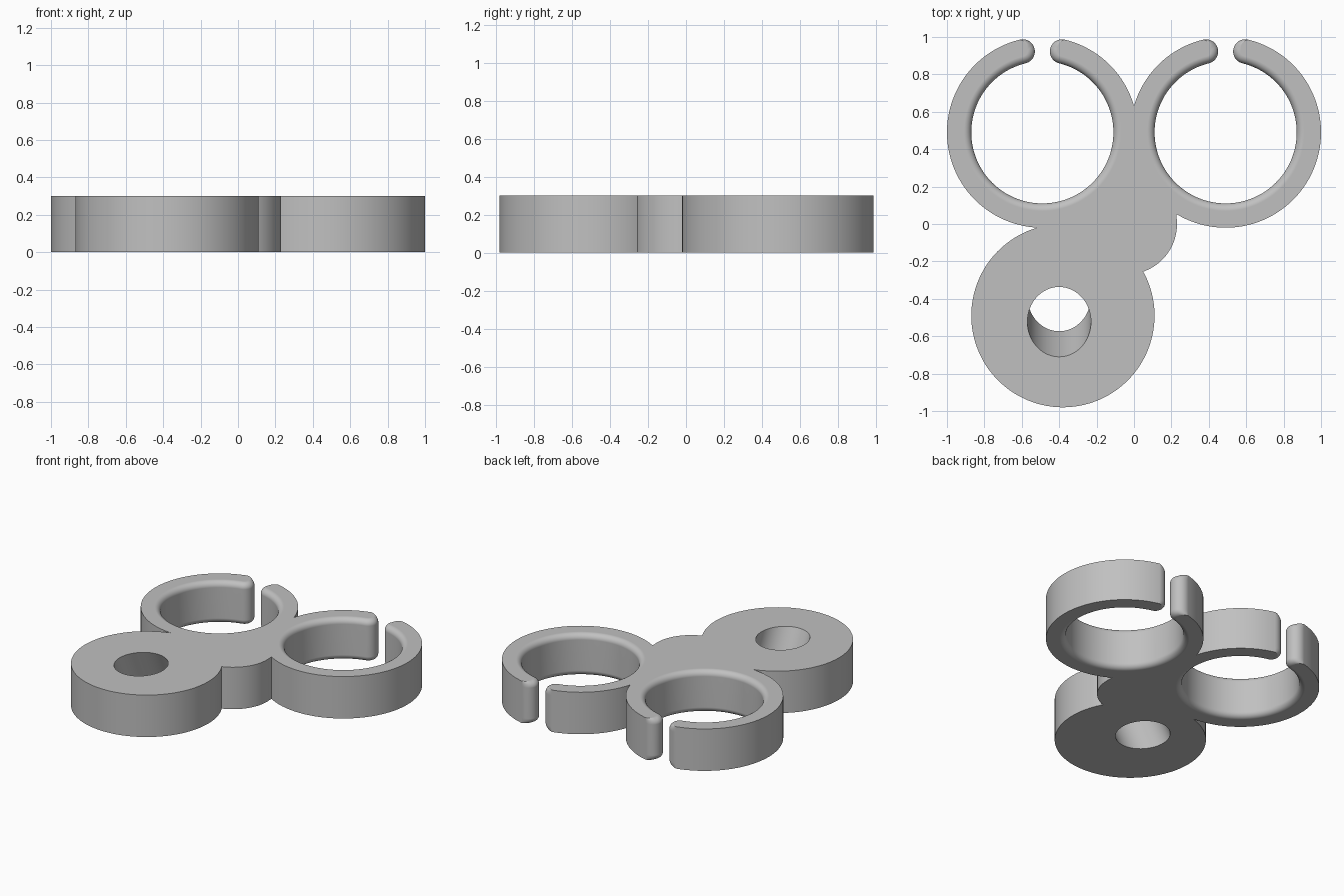
import bpy, bmesh, math
from mathutils import Vector, Matrix

if "Cube" in bpy.data.objects:
    bpy.data.objects.remove(bpy.data.objects["Cube"], do_unlink=True)

HEIGHT = 0.3
RING_X, RING_Y = 0.49, 0.49
OUTER, INNER = 0.51, 0.38
FILLET = 0.04
TIP = (OUTER - INNER) / 2
MID = (OUTER + INNER) / 2
GAP = 0.08

grey = bpy.data.materials.new("light grey")
grey.use_nodes = True
colour = (0.53, 0.53, 0.53, 1)
grey.diffuse_color = colour
grey.node_tree.nodes["Principled BSDF"].inputs["Base Color"].default_value = colour


def arc(cx, cy, r, start, end, steps):
    """Points on a circle, angles in radians, end point left out."""
    return [Vector((cx + r * math.cos(a), cy + r * math.sin(a)))
            for a in (start + (end - start) * i / steps for i in range(steps))]


def arc_between(cx, cy, r, p, q, steps):
    """Counter-clockwise arc from point p towards point q."""
    a = math.atan2(p[1] - cy, p[0] - cx)
    b = math.atan2(q[1] - cy, q[0] - cx)
    return arc(cx, cy, r, a, b if b > a else b + math.tau, steps)


def loft(name, layers):
    """Closed solid through a stack of (outline, z) layers."""
    bm = bmesh.new()
    loops = [[bm.verts.new((p.x, p.y, z)) for p in pts] for pts, z in layers]
    n = len(loops[0])
    for low, high in zip(loops, loops[1:]):
        for i in range(n):
            j = (i + 1) % n
            bm.faces.new((low[i], low[j], high[j], high[i]))
    bm.faces.new(loops[0][::-1])
    bm.faces.new(loops[-1])
    bmesh.ops.recalc_face_normals(bm, faces=bm.faces)
    return add_object(name, bm)


def add_object(name, bm):
    mesh = bpy.data.meshes.new(name)
    bm.to_mesh(mesh)
    bm.free()
    obj = bpy.data.objects.new(name, mesh)
    mesh.materials.append(grey)
    bpy.context.collection.objects.link(obj)
    return obj


def clip_outline(cx, cy, d):
    """Open-ring void: round hole, rounded tips and gap, grown by d."""
    half = math.asin((GAP / 2 + TIP) / MID)
    side = []
    # right tip, from its inner edge around to its outer edge
    tip_dir = math.pi / 2 - half
    tx, ty = MID * math.cos(tip_dir), MID * math.sin(tip_dir)
    steps = 20
    for i in range(steps + 1):
        t = i / steps
        grow = d * min(1, (1 - t) * 2.5)
        a = tip_dir + math.pi - t * math.pi
        r = TIP - grow
        side.append(Vector((tx + r * math.cos(a), ty + r * math.sin(a))))
    side.append(Vector((0.62 * math.cos(tip_dir), 0.62 * math.sin(tip_dir))))
    left = [Vector((-p.x, p.y)) for p in reversed(side)]
    hole = arc(0, 0, INNER + d, math.pi - tip_dir, math.tau + tip_dir, 96)[1:]
    centre = Vector((cx, cy))
    return [p + centre for p in side + left + hole]


def cut(obj, cutter):
    cutter.hide_render = True
    mod = obj.modifiers.new("cut", "BOOLEAN")
    mod.operation = "DIFFERENCE"
    mod.solver = "EXACT"
    mod.object = cutter
    bpy.context.view_layer.objects.active = obj
    bpy.ops.object.modifier_apply(modifier=mod.name)
    bpy.data.objects.remove(cutter, do_unlink=True)


# Body outline: two rings, the large disc and the small hub between them
ring_meet = (0, 0.631)
ring_disc = (-0.52, -0.019)
disc_hub = (0.048, -0.253)
hub_ring = (0.229, 0.052)
outline = (arc_between(-RING_X, RING_Y, OUTER, ring_meet, ring_disc, 96)
           + arc_between(-0.38, -0.49, 0.49, ring_disc, disc_hub, 96)
           + arc_between(-0.04, 0, 0.27, disc_hub, hub_ring, 24)
           + arc_between(RING_X, RING_Y, OUTER, hub_ring, ring_meet, 96))
body = loft("clip_holder_body", [(outline, 0), (outline, HEIGHT)])

# Ring openings, with rounded rims above and below
steps = 7
curve = [(FILLET * (1 - math.sin(a)), FILLET * (1 - math.cos(a)))
         for a in (math.pi / 2 * i / steps for i in range(steps + 1))]
rims = ([(FILLET, -0.05)] + [(d, t) for d, t in curve]
        + [(d, HEIGHT - t) for d, t in reversed(curve)]
        + [(FILLET, HEIGHT + 0.05)])
for sx in (-1, 1):
    layers = [(clip_outline(sx * RING_X, RING_Y, d), z) for d, z in rims]
    cut(body, loft("ring_cutter", layers))

# Slanted round hole through the disc
bm = bmesh.new()
bmesh.ops.create_cone(
    bm, cap_ends=True, segments=64, radius1=0.17, radius2=0.17, depth=0.9,
    matrix=Matrix.Translation((-0.4, -0.455, HEIGHT / 2))
    @ Matrix.Rotation(math.radians(24.5), 4, "X"))
cut(body, add_object("slanted_hole_cutter", bm))

# Smooth walls with crisp outer edges
bpy.ops.object.select_all(action="DESELECT")
body.select_set(True)
bpy.context.view_layer.objects.active = body
bpy.ops.object.shade_smooth_by_angle(angle=math.radians(30))
weighted = body.modifiers.new("even_shading", "WEIGHTED_NORMAL")
weighted.keep_sharp = True
